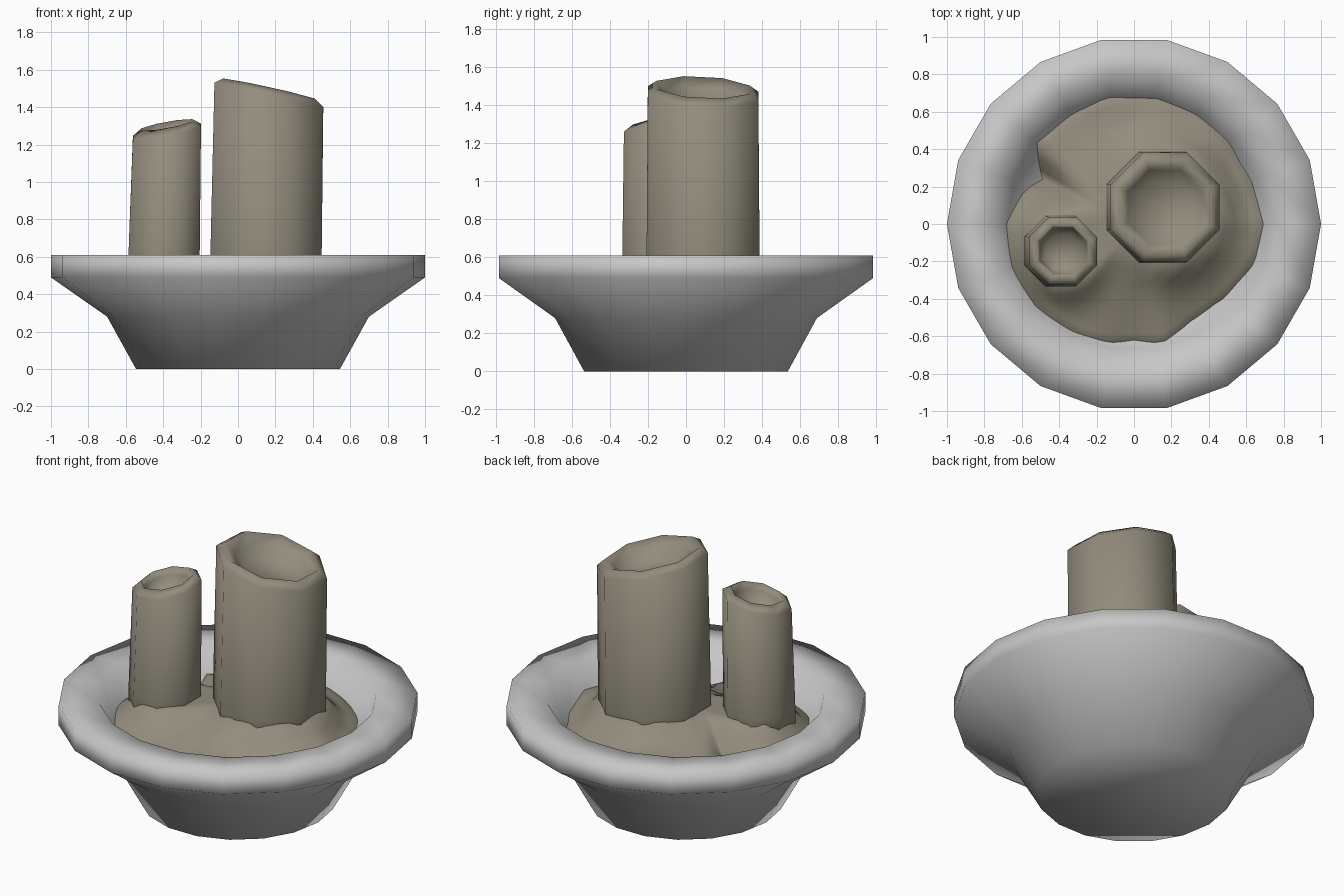
import bpy, math
from mathutils import Vector

if "Cube" in bpy.data.objects:
    bpy.data.objects.remove(bpy.data.objects["Cube"])


def material(name, rgb):
    m = bpy.data.materials.new(name)
    m.diffuse_color = (*rgb, 1)
    m.use_nodes = True
    m.node_tree.nodes["Principled BSDF"].inputs["Base Color"].default_value = m.diffuse_color
    return m


GREY = material("pale grey glaze", (0.57, 0.57, 0.57))
STONE = material("brown grey stone", (0.29, 0.265, 0.205))


def loft(name, rings, mat, cap_start=True, cap_end=True):
    """Join equal-length rings of points into one smooth surface."""
    n = len(rings[0])
    verts = [p for ring in rings for p in ring]
    faces = []
    for r in range(len(rings) - 1):
        for i in range(n):
            j = (i + 1) % n
            faces.append((r * n + i, r * n + j, (r + 1) * n + j, (r + 1) * n + i))
    if cap_start:
        faces.append(tuple(reversed(range(n))))
    if cap_end:
        faces.append(tuple(range((len(rings) - 1) * n, len(rings) * n)))
    me = bpy.data.meshes.new(name)
    me.from_pydata(verts, [], faces)
    me.materials.append(mat)
    me.shade_smooth()
    ob = bpy.data.objects.new(name, me)
    bpy.context.collection.objects.link(ob)
    return ob


def circle(n, radius, z, centre=(0, 0), phase=0.0):
    """Ring of n points; z may be a number or a function of x and y."""
    pts = []
    for i in range(n):
        a = phase + 2 * math.pi * i / n
        x = centre[0] + radius * math.cos(a)
        y = centre[1] + radius * math.sin(a)
        pts.append((x, y, z(x, y) if callable(z) else z))
    return pts


def interp(table, v):
    for (a, za), (b, zb) in zip(table, table[1:]):
        if v <= b:
            return za + (zb - za) * (v - a) / (b - a)
    return table[-1][1]


# Bowl: eighteen-sided, flared, with a broad rim and hollow inside
inner_wall = [(0.2, 0.25), (0.5, 0.28), (0.68, 0.46), (0.77, 0.61)]
profile = [(0.545, 0), (0.70, 0.28), (1.0, 0.49), (1.0, 0.61)] + inner_wall[::-1]
loft("bowl", [circle(18, r, z) for r, z in profile], GREY)


# Chimneys: eight-sided columns with slanted, rounded and hollowed tops
def chimney(name, base, top, r_base, r_top, height, slope):
    def cut(offset):
        return lambda x, y: (height + offset + slope[0] * (x - top[0])
                             + slope[1] * (y - top[1]))
    ph = math.pi / 8
    rings = [circle(8, r_base, 0.42, base, ph),
             circle(8, r_base, 0.62, base, ph),
             circle(8, r_top, cut(0), top, ph),
             circle(8, r_top - 0.05, cut(0.035), top, ph),
             circle(8, r_top * 0.68, cut(-0.01), top, ph),
             circle(8, r_top * 0.5, cut(-0.07), top, ph)]
    loft(name, rings, STONE)


TALL, SHORT = (0.15, 0.09), (-0.395, -0.145)
chimney("tall_chimney", TALL, (0.165, 0.09), 0.322, 0.315, 1.46, (-0.22, -0.05))
chimney("short_chimney", SHORT, (-0.38, -0.145), 0.206, 0.197, 1.27, (0.18, 0.12))

# Mound: ragged outline, rising into flared skirts around the chimneys
outline = [0.69, 0.67, 0.66, 0.67, 0.67, 0.68, 0.68, 0.69, 0.67, 0.675, 0.58, 0.62,
           0.68, 0.69, 0.69, 0.68, 0.66, 0.65, 0.625, 0.65, 0.60, 0.61, 0.64, 0.68]
table = [(15 * i, r) for i, r in enumerate(outline + outline[:1])]
table[9:11] = [(135, 0.67), (140, 0.675), (154, 0.545)]
angles = sorted({5 * i for i in range(72)} | {154})


def mound_height(x, y, edge_z, t):
    z = edge_z + (0.50 - edge_z) * min(1, (1 - t) * 2.2)
    for c, r in ((TALL, 0.31), (SHORT, 0.197)):
        d = max(0, (Vector((x, y)) - Vector(c)).length - r)
        z += 0.11 * math.exp(-(d / 0.09) ** 1.4) * min(1, (1 - t) * 5)
    return min(z, 0.6)


rings = []
for t in (1.025, 1.0, 0.93, 0.86, 0.78, 0.7, 0.6, 0.5, 0.38, 0.25, 0.1):
    ring = []
    for deg in angles:
        edge = interp(table, deg)
        x = edge * t * math.cos(math.radians(deg))
        y = edge * t * math.sin(math.radians(deg))
        edge_z = interp(inner_wall, edge) + 0.004
        z = edge_z - 0.02 if t > 1 else mound_height(x, y, edge_z, t)
        ring.append((x, y, z))
    rings.append(ring)
loft("stone_mound", rings, STONE, cap_start=False)
